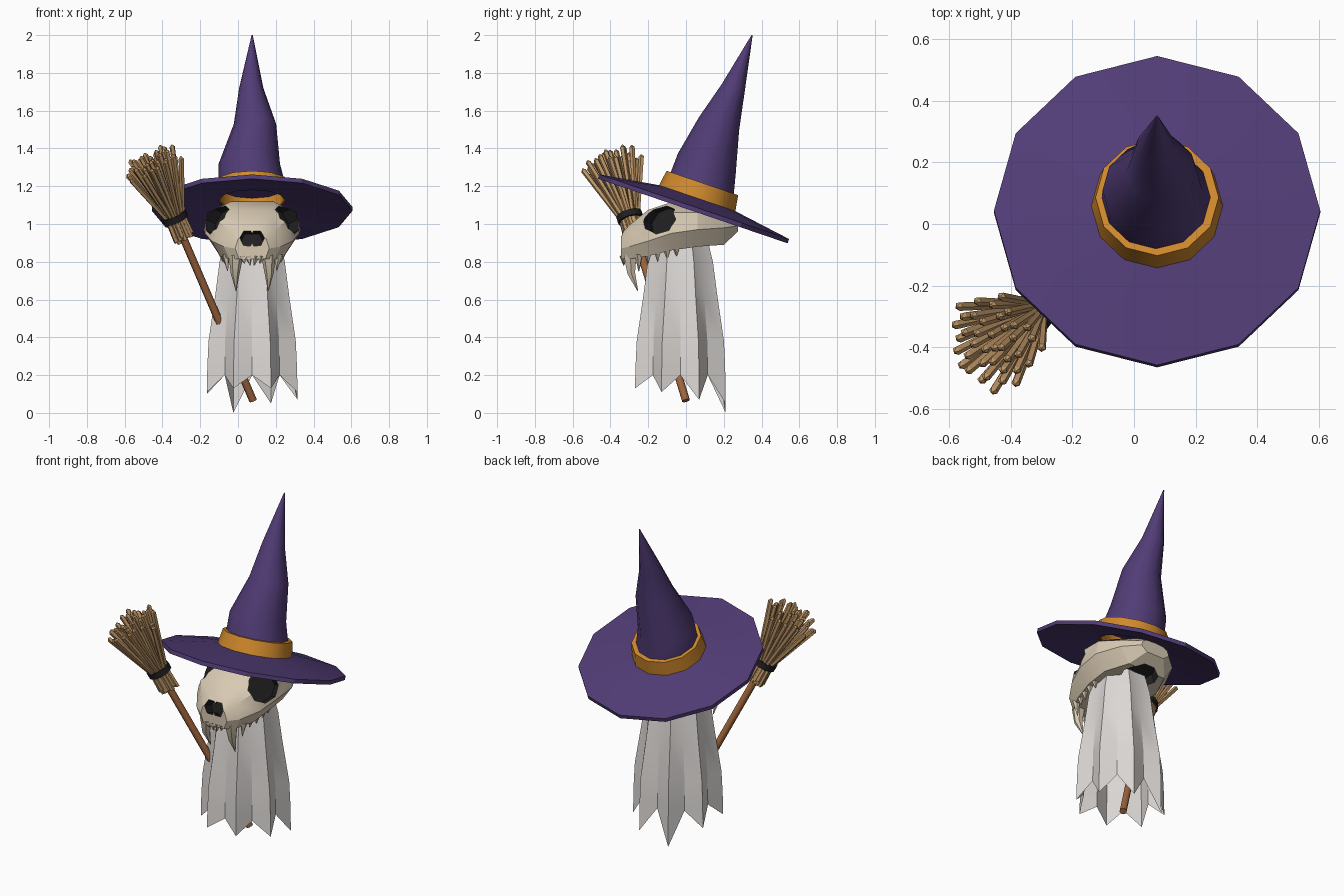
import bpy
import random
from math import sin, cos, pi, radians, sqrt
from mathutils import Vector, Matrix, Euler

random.seed(4)
if "Cube" in bpy.data.objects:
    bpy.data.objects.remove(bpy.data.objects["Cube"])

MID = 0.075  # the figure's own centre line in x


def material(name, r, g, b):
    mat = bpy.data.materials.new(name)
    mat.use_nodes = True
    mat.diffuse_color = (r, g, b, 1)
    shader = mat.node_tree.nodes["Principled BSDF"]
    shader.inputs["Base Color"].default_value = (r, g, b, 1)
    shader.inputs["Roughness"].default_value = 0.9
    return mat


purple = material("purple felt", 0.082, 0.045, 0.18)
orange = material("orange band", 0.63, 0.25, 0.025)
bone = material("bone", 0.69, 0.59, 0.45)
white = material("white cloth", 0.72, 0.69, 0.67)
black = material("black", 0.014, 0.014, 0.015)
wood = material("brown wood", 0.35, 0.13, 0.045)
straw = material("straw", 0.51, 0.30, 0.13)


def build(name, verts, faces, mat, smooth=None):
    mesh = bpy.data.meshes.new(name)
    mesh.from_pydata([tuple(v) for v in verts], [], faces)
    mesh.materials.append(mat)
    obj = bpy.data.objects.new(name, mesh)
    bpy.context.scene.collection.objects.link(obj)
    bpy.ops.object.select_all(action="DESELECT")
    bpy.context.view_layer.objects.active = obj
    obj.select_set(True)
    bpy.ops.object.mode_set(mode="EDIT")
    bpy.ops.mesh.select_all(action="SELECT")
    bpy.ops.mesh.normals_make_consistent(inside=False)
    bpy.ops.object.mode_set(mode="OBJECT")
    if smooth:
        bpy.ops.object.shade_smooth_by_angle(angle=radians(smooth))
    return obj


def loft_data(rings, caps=True, closed=False, start=0):
    """Vertices and faces that join equal rings of points."""
    n = len(rings[0])
    verts = [p for ring in rings for p in ring]
    pairs = [(i, i + 1) for i in range(len(rings) - 1)]
    if closed:
        pairs.append((len(rings) - 1, 0))
    faces = [[start + a * n + k, start + a * n + (k + 1) % n,
              start + b * n + (k + 1) % n, start + b * n + k]
             for a, b in pairs for k in range(n)]
    if caps and not closed:
        faces.append([start + k for k in reversed(range(n))])
        faces.append([start + len(verts) - n + k for k in range(n)])
    return verts, faces


def circle(center, radius, n, rot=Matrix.Identity(3), squash=1):
    return [Vector(center) + rot @ Vector((radius * cos(2 * pi * k / n),
            radius * squash * sin(2 * pi * k / n), 0)) for k in range(n)]


def tube_data(path, radii, n, start=0):
    rot = (Vector(path[-1]) - Vector(path[0])).to_track_quat("Z", "Y").to_matrix()
    return loft_data([circle(p, r, n, rot) for p, r in zip(path, radii)], start=start)


def tubes(name, items, mat, n, smooth=None):
    verts, faces = [], []
    for path, radii in items:
        v, f = tube_data(path, radii, n, len(verts))
        verts += v
        faces += f
    return build(name, verts, faces, mat, smooth)


# Hat: brim, band and crooked cone share one tilt
tilt = Euler((radians(-18.8), 0, 0)).to_matrix()
hat_base = Vector((MID, 0.04, 1.08))


def hat_ring(radius, height):
    return circle(hat_base + tilt @ Vector((0, 0, height)), radius, 12, tilt)


brim = [hat_ring(0.18, 0.045), hat_ring(0.53, -0.012), hat_ring(0.53, 0.012), hat_ring(0.18, 0.065)]
build("hat_brim", *loft_data(brim, closed=True), purple, 30)
band = [hat_ring(0.17, 0.05), hat_ring(0.215, 0.05), hat_ring(0.2, 0.145), hat_ring(0.17, 0.145)]
build("hat_band", *loft_data(band, closed=True), orange, 35)
cone = [((MID, 0.08, 1.19), 0.18), ((0.06, 0.11, 1.32), 0.162), ((0.09, 0.175, 1.53), 0.112),
        ((0.07, 0.25, 1.72), 0.064), ((MID, 0.35, 2.0), 0.003)]
build("hat_cone", *loft_data([circle(c, r, 12, tilt) for c, r in cone]), purple, 40)

# Skull: sections from snout to back, as (half width, height) from jaw to crown
sections = [
    (-0.345, (0.07, 0.815), (0.09, 0.87), (0.075, 0.92), (0.04, 0.945)),
    (-0.30, (0.12, 0.815), (0.15, 0.88), (0.12, 0.96), (0.06, 0.995)),
    (-0.20, (0.17, 0.83), (0.215, 0.91), (0.19, 1.03), (0.10, 1.075)),
    (-0.08, (0.19, 0.86), (0.25, 0.95), (0.235, 1.06), (0.12, 1.115)),
    (0.06, (0.19, 0.88), (0.255, 0.97), (0.235, 1.06), (0.11, 1.12)),
    (0.20, (0.13, 0.89), (0.19, 0.98), (0.165, 1.03), (0.09, 1.07)),
    (0.275, (0.06, 0.96), (0.10, 0.99), (0.09, 1.02), (0.05, 1.04)),
]
rings = []
for y, *side in sections:
    left = [Vector((MID + w, y, z)) for w, z in side]
    right = [Vector((MID - w, y, z)) for w, z in reversed(side)]
    rings.append(left + right)
skull = build("skull", *loft_data(rings), bone)
skull.data.materials.append(black)


# Eye sockets, nose and neck opening are cut into the skull with dark walls
def carve(center, direction, radius, squash, depth, n):
    axis = Vector(direction).normalized()
    rot = axis.to_track_quat("Z", "Y").to_matrix()
    ends = [circle(Vector(center) + axis * d, radius, n, rot, squash) for d in (-depth, 0.12)]
    cutter = build("cutter", *loft_data(ends), black)
    cutter.hide_render = True
    mod = skull.modifiers.new("carve", "BOOLEAN")
    mod.operation = "DIFFERENCE"
    mod.solver = "EXACT"
    mod.material_mode = "TRANSFER"
    mod.object = cutter
    graph = bpy.context.evaluated_depsgraph_get()
    result = bpy.data.meshes.new_from_object(skull.evaluated_get(graph))
    skull.modifiers.clear()
    skull.data = result
    bpy.data.objects.remove(cutter)


for s in (-1, 1):
    carve((MID + s * 0.18, -0.128, 1.02), (s * 0.75, -0.5, 0.35), 0.095, 0.92, 0.05, 8)
    carve((MID + s * 0.025, -0.325, 0.92), (s * 0.1, -1, 0.3), 0.038, 1.2, 0.04, 6)
carve((MID, 0.13, 0.9), (0, 0.3, -1), 0.11, 0.9, 0.05, 10)
bpy.ops.object.select_all(action="DESELECT")
bpy.context.view_layer.objects.active = skull
skull.select_set(True)
bpy.ops.object.shade_smooth_by_angle(angle=radians(25))

# Teeth: curved fangs and a row of small points along the jaw
fangs, teeth = [], []
for s in (-1, 1):
    fangs.append(([(MID + s * 0.085, -0.295, 0.84), (MID + s * 0.09, -0.29, 0.74),
                   (MID + s * 0.085, -0.255, 0.645)], (0.04, 0.024, 0.002)))
    for w, y, z, drop in ((0.02, -0.33, 0.83, 0.05), (0.05, -0.33, 0.83, 0.04),
                          (0.14, -0.25, 0.84, 0.09), (0.155, -0.2, 0.85, 0.06),
                          (0.165, -0.15, 0.86, 0.06), (0.17, -0.1, 0.87, 0.06),
                          (0.175, -0.05, 0.88, 0.05)):
        top = Vector((MID + s * w, y, z))
        teeth.append(([top, top - Vector((s * 0.01, 0, drop))], (0.022, 0.002)))
tubes("fangs", fangs, bone, 6, 50)
tubes("small_teeth", teeth, bone, 5)

# Cloth body: eight folds with a pointed hem that hangs lower at the back
levels = [(0.92, 0.155, 0.9), (0.8, 0.187, 0.87), (0.62, 0.212, 0.84),
          (0.38, 0.25, 0.81), (0.24, 0.257, 0.79)]
hem = [0.07, 0.05, 0.0, 0.1, 0.11, 0.13, 0.13, 0.11]


def fold_point(k, radius, valley, z):
    a = (k + 1) * pi / 8
    r = radius * (valley if k % 2 else 1)
    return Vector((MID + r * cos(a), -0.03 + r * sin(a), z))


rings = [[fold_point(k, radius, valley, z) for k in range(16)] for z, radius, valley in levels]
rings.append([fold_point(k, 0.26, 0.79, 0.2 if k % 2 else hem[k // 2]) for k in range(16)])
build("cloth_body", *loft_data(rings, caps=False), white, 25)

# Broom: one straight stick passing through the cloth
foot = Vector((0.08, 0.0, 0.065))
axis = Vector((-0.42, -0.30, 0.98)).normalized()
spin = axis.to_track_quat("Z", "Y").to_matrix()
tubes("broom_handle", [([foot, foot + axis * 1.1], (0.021, 0.021))], wood, 8, 50)


def on_broom(along, radius, angle):
    return foot + axis * along + spin @ Vector((radius * cos(angle), radius * sin(angle), 0))


bristles = []
count = 40
for i in range(count):
    share = sqrt((i + 0.5) / count)
    angle = i * 2.4
    tip = 1.465 - 0.04 * share + random.uniform(-0.03, 0.03)
    path = [on_broom(0.98 + random.uniform(-0.02, 0.02), 0.052 * share, angle),
            on_broom(1.1, 0.05 * share, angle),
            on_broom(tip - 0.012, 0.163 * share, angle),
            on_broom(tip, 0.165 * share, angle)]
    bristles.append((path, (0.014, 0.012, 0.015, 0.004)))
tubes("broom_bristles", bristles, straw, 5)
tie = [circle(foot + axis * d, r, 12, spin)
       for d, r in ((1.08, 0.055), (1.08, 0.07), (1.115, 0.07), (1.115, 0.055))]
build("broom_tie", *loft_data(tie, closed=True), black, 40)
